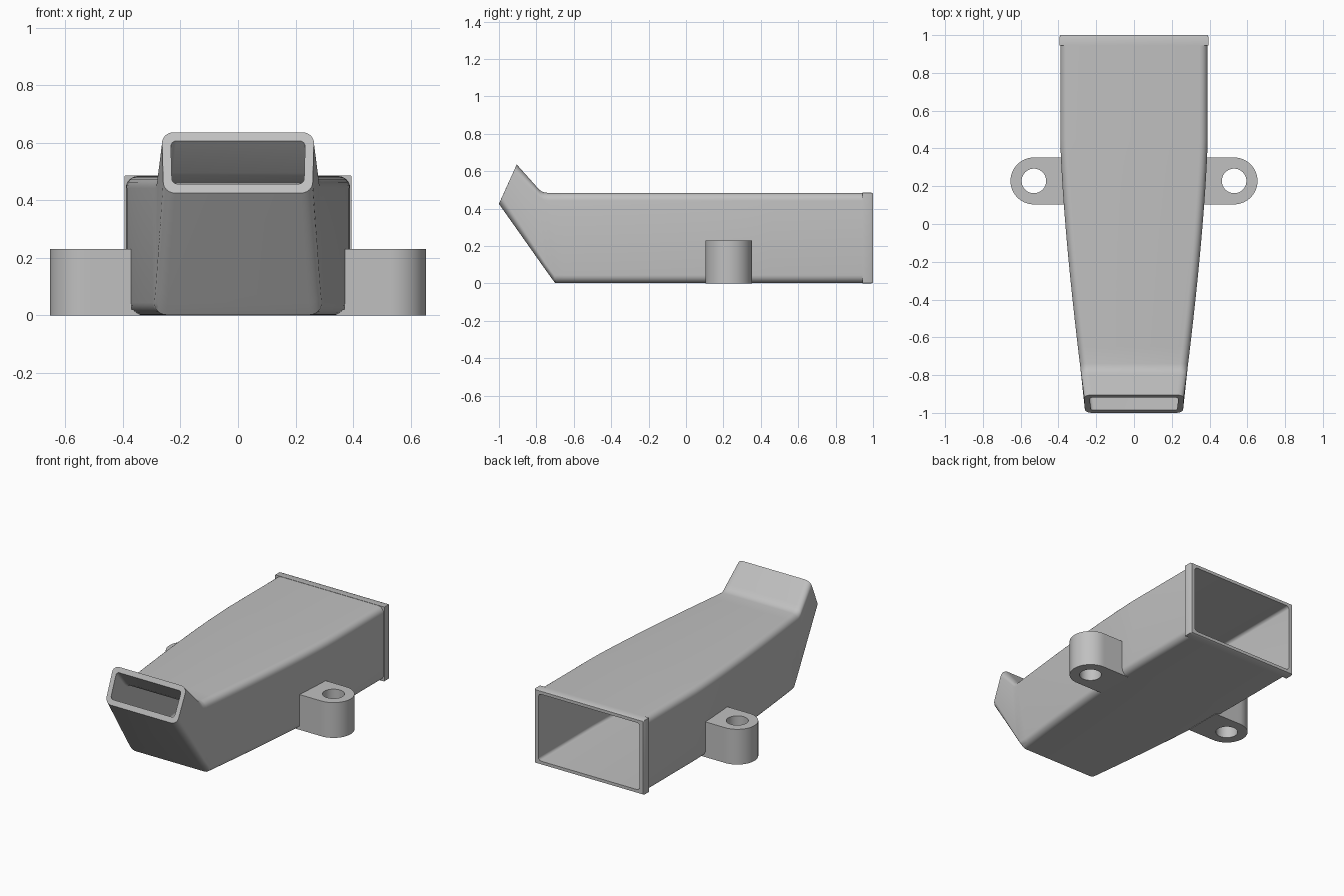
import bpy, bmesh, math
from mathutils import Vector

if "Cube" in bpy.data.objects:
    bpy.data.objects.remove(bpy.data.objects["Cube"], do_unlink=True)

grey = bpy.data.materials.new("plain_grey")
grey.use_nodes = True
grey.diffuse_color = (0.53, 0.53, 0.53, 1)
grey.node_tree.nodes["Principled BSDF"].inputs["Base Color"].default_value = grey.diffuse_color


def loft(name, rings):
    """Skin a closed chain of rings that all have the same point count."""
    bm = bmesh.new()
    loops = [[bm.verts.new(p) for p in ring] for ring in rings]
    for a, b in zip(loops, loops[1:] + loops[:1]):
        n = len(a)
        for i in range(n):
            j = (i + 1) % n
            bm.faces.new((a[i], a[j], b[j], b[i]))
    bmesh.ops.recalc_face_normals(bm, faces=bm.faces)
    mesh = bpy.data.meshes.new(name)
    bm.to_mesh(mesh)
    bm.free()
    mesh.materials.append(grey)
    obj = bpy.data.objects.new(name, mesh)
    bpy.context.collection.objects.link(obj)
    bpy.ops.object.select_all(action="DESELECT")
    obj.select_set(True)
    bpy.context.view_layer.objects.active = obj
    bpy.ops.object.shade_smooth_by_angle(angle=math.radians(28))
    return obj


def half_width(y):
    """Straight at the back, tapering towards the mouth."""
    t = min(max((0.45 - y) / 1.4, 0), 1)
    return 0.39 - 0.13 * t ** 1.4


def section(bottom, top, radius, inset=0.0, steps=6):
    """Rounded rectangle standing on a (y, z) line from bottom to top."""
    low, high = Vector(bottom), Vector(top)
    length = (high - low).length
    points = []
    for corner in range(4):
        sx = 1 if corner in (0, 3) else -1
        sz = 1 if corner < 2 else -1
        for k in range(steps + 1):
            a = (corner + k / steps) * math.pi / 2
            middle = length - radius if sz > 0 else radius
            y, z = low.lerp(high, (middle + radius * math.sin(a)) / length)
            x = sx * (half_width(y) - inset - radius) + radius * math.cos(a)
            points.append((x, y, z))
    return points


# Duct outside: square rear flange, tapering body, upturned mouth
FLOOR, ROOF = 0.002, 0.484
outer = [
    section((1, 0.005), (1, 0.481), 0.004, 0.0),
    section((0.99, 0), (0.99, 0.486), 0.004, -0.005),
    section((0.945, 0), (0.945, 0.486), 0.004, -0.005),
    section((0.945, FLOOR), (0.945, ROOF), 0.042),
]
for i in range(17):
    y = 0.45 - 1.1 * i / 16
    outer.append(section((y, FLOOR), (y, ROOF), 0.042))
for bottom, top in [((-0.70, FLOOR), (-0.74, ROOF)),
                    ((-0.715, 0.022), (-0.765, 0.488)),
                    ((-0.73, 0.043), (-0.785, 0.501)),
                    ((-0.75, 0.071), (-0.80, 0.518)),
                    ((-1, 0.425), (-0.905, 0.636))]:
    outer.append(section(bottom, top, 0.042))

# Duct inside, listed from the rear to the mouth
inner = [section((1, 0.025), (1, 0.461), 0.02, 0.025)]
for i in range(9):
    y = 0.45 - 1.1 * i / 8
    inner.append(section((y, 0.027), (y, 0.459), 0.02, 0.027))
for bottom, top in [((-0.683, 0.027), (-0.75, 0.459)),
                    ((-0.70, 0.051), (-0.785, 0.467)),
                    ((-0.73, 0.094), (-0.82, 0.495)),
                    ((-0.986, 0.457), (-0.918, 0.606))]:
    inner.append(section(bottom, top, 0.02, 0.03))

loft("duct", outer + inner[::-1])

# Mounting lugs: upright tabs with a rounded end and a through hole
LUG_X, LUG_Y, LUG_R, HOLE_R, LUG_H, REACH = 0.53, 0.228, 0.124, 0.065, 0.23, 0.16
SEGMENTS = 64


def lug_ring(side, z, hole):
    points = []
    for i in range(SEGMENTS):
        a = math.tau * i / SEGMENTS
        c, s = math.cos(a), math.sin(a)
        if hole:
            x, y = HOLE_R * c, HOLE_R * s
        elif c >= 0:
            x, y = LUG_R * c, LUG_R * s
        else:
            m = max(abs(c), abs(s))
            x, y = REACH * c / m, LUG_R * s / m
        points.append((side * (LUG_X + x), LUG_Y + y, z))
    return points


for side, label in ((1, "left"), (-1, "right")):
    loft(label + "_lug", [lug_ring(side, 0, False), lug_ring(side, LUG_H, False),
                          lug_ring(side, LUG_H, True), lug_ring(side, 0, True)])
    # Foot filling the rounded lower edge of the duct beside the lug
    bpy.ops.mesh.primitive_cube_add(size=1, location=(side * 0.357, LUG_Y, 0.01))
    foot = bpy.context.object
    foot.name = label + "_lug_foot"
    foot.scale = (0.034, 2 * LUG_R, 0.02)
    foot.data.materials.append(grey)
